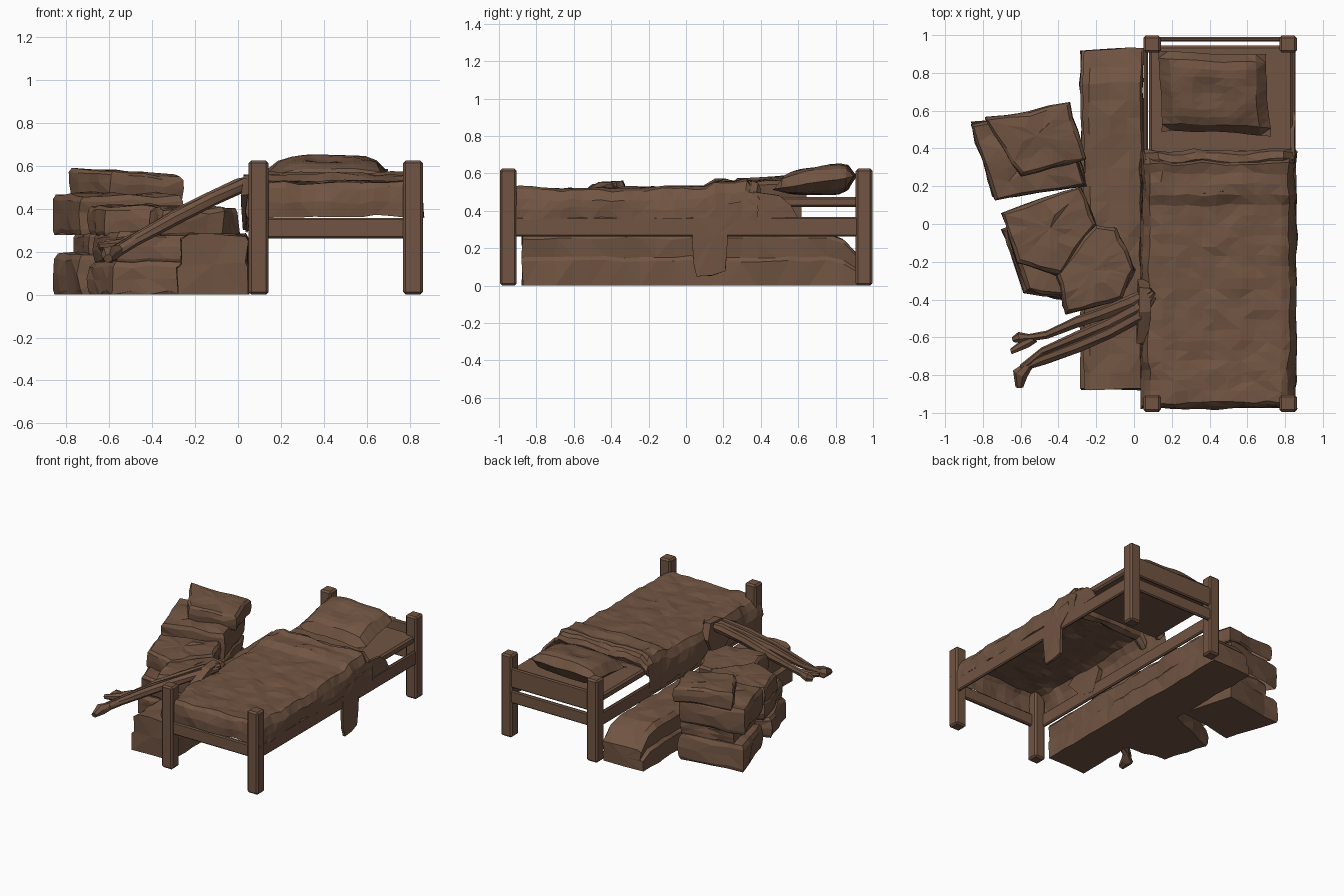
import bpy, bmesh, math, random
from mathutils import Vector, noise

if "Cube" in bpy.data.objects:
    bpy.data.objects.remove(bpy.data.objects["Cube"])

random.seed(4)
brown = bpy.data.materials.new("dusty brown")
brown.diffuse_color = (0.165, 0.09, 0.055, 1)
brown.use_nodes = True
brown.node_tree.nodes["Principled BSDF"].inputs["Base Color"].default_value = brown.diffuse_color


def finish(name, bm):
    bmesh.ops.recalc_face_normals(bm, faces=bm.faces)
    me = bpy.data.meshes.new(name)
    bm.to_mesh(me)
    bm.free()
    me.materials.append(brown)
    ob = bpy.data.objects.new(name, me)
    bpy.context.collection.objects.link(ob)
    return ob


def wobble(bm, amount, scale=9):
    for v in bm.verts:
        v.co += noise.noise_vector(v.co * scale) * amount


def loft(name, rings, amount, closed=True, caps=(True, True)):
    """Skin a list of equal-length point rings, then crumple it."""
    bm = bmesh.new()
    rows = [[bm.verts.new(p) for p in r] for r in rings]
    n = len(rows[0])
    for a, b in zip(rows, rows[1:]):
        for i in range(n if closed else n - 1):
            j = (i + 1) % n
            bm.faces.new((a[i], a[j], b[j], b[i]))
    for r, cap in ((rows[0], caps[0]), (rows[-1], caps[1])):
        if cap:
            bmesh.ops.poke(bm, faces=[bm.faces.new(r)])
    wobble(bm, amount)
    bmesh.ops.triangulate(bm, faces=bm.faces)
    return finish(name, bm)


def box(name, x0, x1, y0, y1, z0, z1, bevel=0.008):
    bm = bmesh.new()
    bmesh.ops.create_cube(bm, size=1)
    for v in bm.verts:
        v.co = ((x0 + x1) / 2 + v.co.x * (x1 - x0),
                (y0 + y1) / 2 + v.co.y * (y1 - y0),
                (z0 + z1) / 2 + v.co.z * (z1 - z0))
    bmesh.ops.bevel(bm, geom=bm.edges[:], offset=bevel, segments=1, affect='EDGES')
    return finish(name, bm)


def sack(name, corners, z0, z1, amount=0.02):
    """Soft-edged stuffed block on a polygon footprint."""
    pts = []
    for i, c in enumerate(corners):
        a, b = Vector(c), Vector(corners[(i + 1) % len(corners)])
        pts += [a.lerp(b, k / 4) for k in range(4)]
    mid = sum(pts, Vector((0, 0))) / len(pts)
    rings = []
    for t, inset in ((0, .012), (.12, .003), (.5, 0), (.85, .003), (1, .02), (1.03, .12)):
        ring = []
        for p in pts:
            q = p + (mid - p).normalized() * inset
            ring.append((q.x, q.y, z0 + (z1 - z0) * t))
        rings.append(ring)
    ob = loft(name, rings, amount, caps=(z0 < .01, True))
    for v in ob.data.vertices:
        if z0 < .01 and v.co.z < .014:             # flat on the ground
            v.co.z = 0
    return ob


# Bed frame: posts, side rails, end rails
for side, x0 in (("left", 0.05), ("right", 0.77)):
    for end, y0 in (("foot", -0.995), ("head", 0.907)):
        box(f"{end}_{side}_post", x0, x0 + 0.092, y0, y0 + 0.09, 0, 0.625, 0.012)
box("left_side_rail", 0.05, 0.075, -0.93, 0.95, 0.263, 0.367)
box("right_side_rail", 0.83, 0.855, -0.93, 0.95, 0.263, 0.367)
box("foot_rail", 0.1, 0.81, -0.975, -0.945, 0.263, 0.358)
box("head_rail", 0.1, 0.81, 0.965, 0.99, 0.263, 0.358)
box("head_board", 0.1, 0.81, 0.965, 0.99, 0.38, 0.53)
box("mattress", 0.08, 0.84, 0.33, 0.945, 0.42, 0.475, 0.012)

# Blanket: open shell draped over both sides and the foot
profile = [(.045, .30), (.04, .39), (.05, .47), (.08, .52)]
profile += [(.15 + .07 * i, .535) for i in range(10)]
profile += [(.82, .525), (.85, .47), (.858, .41), (.856, .355)]
rows = []
for y, top in [(-.972, .36), (-.975, .43), (-.965, .5)] + [(-.945 + .055 * i, 1) for i in range(24)]:
    lift = 0.012 * math.sin(y * 3) - 0.006
    if y > 0.12:                                   # folded ridges near the pillow
        lift += 0.022 * abs(math.sin((y - .12) * 24)) + .008
    rows.append([(x, y, min(z + lift * (z > .45), top)) for x, z in profile])
rows.append([(x, .385, min(z, .47)) for x, z in profile])
loft("blanket", rows, 0.02, closed=False, caps=(False, False))

# Folded cuff rolls across the blanket
for k, y in enumerate((0.18, 0.35)):
    ring = []
    for i in range(13):
        x = .06 + .79 * i / 12
        z = .515 if 0 < i < 12 else .45
        ring.append([(x, y + .045 * math.cos(a), z + .042 * math.sin(a))
                     for a in [math.tau * j / 7 for j in range(7)]])
    loft(f"blanket_fold_{k}", ring, 0.025)

# Sheet edge tucked under the pillow on the right
sheet = [(.36, .36), (.6, .365), (.56, .43), (.5, .48), (.36, .5)]
loft("tucked_sheet", [[(x, y, z) for y, z in sheet] for x in (.83, .852)], 0.008)

# Blanket flap hanging low on the right
flap = [(.04, .40), (.035, .25), (.04, .12), (.06, .05), (.14, .052), (.21, .075),
        (.22, .2), (.225, .28), (.3, .36), (.3, .45)]
loft("blanket_flap", [[(x, y, z) for y, z in flap] for x in (.838, .858)], 0.01)

# Pillow: full corners, crowned middle, raised toward the head
bm = bmesh.new()
n = 10
for sgn in (1, -1):
    grid = []
    for j in range(n + 1):
        for i in range(n + 1):
            u, v = 2 * i / n - 1, 2 * j / n - 1
            puff = ((1 - u ** 4) * (1 - v ** 4)) ** .6
            x = .424 + u * (.29 - .01 * (1 - v * v)) - .01 * v
            y = .693 + v * (.217 - .01 * (1 - u * u)) - .01 * u
            z = .55 + .035 * v
            z = z + .088 * puff if sgn > 0 else z + (.485 - z) * puff
            z -= .02 * math.exp(-9 * (u * u + v * v)) * (sgn > 0)
            grid.append(bm.verts.new((x, y, z)))
    for j in range(n):
        for i in range(n):
            a = j * (n + 1) + i
            bm.faces.new((grid[a], grid[a + 1], grid[a + n + 2], grid[a + n + 1]))
bmesh.ops.remove_doubles(bm, verts=bm.verts, dist=.0005)
wobble(bm, .01)
bmesh.ops.triangulate(bm, faces=bm.faces)
finish("pillow", bm)

# Long two-layer pile beside the bed, rounded down at the head end
outline = [(-.28, 0), (-.285, .125), (-.26, .145), (-.268, .26), (-.235, .282), (-.13, .285),
           (-.03, .283), (.035, .278), (.047, .255), (.038, .15), (.048, .13), (.045, 0), (-.12, 0)]
rows = []
for k in range(21):
    y = -.875 + k * .09
    s = 1 if y < .8 else (.88 if y < .87 else .55)
    rows.append([(x, y + (.04 * (x + .1) if k > 17 else 0), z * s) for x, z in outline])
pile = loft("low_pile", rows, .016)
for v in pile.data.vertices:
    v.co.z = 0 if v.co.z < .03 else v.co.z

# Tall stack of sacks
tall = [
    ([(-.865, .53), (-.37, .62), (-.25, .21), (-.74, .14)], 0, .19),
    ([(-.77, .52), (-.37, .60), (-.25, .21), (-.70, .16)], .18, .29),
    ([(-.865, .53), (-.38, .62), (-.25, .20), (-.74, .13)], .285, .465),
    ([(-.79, .56), (-.34, .64), (-.26, .35), (-.60, .25)], .46, .577)]
for k, s in enumerate(tall):
    ob = sack(f"tall_stack_{k}", *s)
for v in ob.data.vertices:                         # top sack leans down to the right
    v.co.z -= (v.co.x + .65) * .06

# Shorter stack of sacks
short = [
    ([(-.70, -.03), (-.27, .16), (-.2, -.1), (-.25, -.42), (-.58, -.37)], 0, .15),
    ([(-.68, .02), (-.28, .16), (-.2, -.1), (-.25, -.40), (-.57, -.35)], .145, .29),
    ([(-.70, .06), (-.28, .20), (-.2, -.0), (-.39, -.28), (-.62, -.2)], .28, .412),
    ([(-.42, -.28), (-.2, .0), (-.10, -.02), (.01, -.24), (-.07, -.40), (-.36, -.48)], .27, .402)]
for k, s in enumerate(short):
    sack(f"short_stack_{k}", *s)


def strand(name, path, sides=7):
    """Tapered limb along (x, y, z, radius) points."""
    pts = [Vector(p[:3]) for p in path]
    rings = []
    for i, p in enumerate(pts):
        d = (pts[min(i + 1, len(pts) - 1)] - pts[max(i - 1, 0)]).normalized()
        s = d.cross(Vector((0, 0, 1))).normalized()
        u = s.cross(d)
        r = path[i][3]
        rings.append([p + (s * math.cos(a) + u * math.sin(a)) * r
                      for a in [math.tau * k / sides for k in range(sides)]])
    return loft(name, rings, .014)


# Twisted strands reaching down from the bed to knobbed ends
strand("front_strand", [(.10, -.38, .53, .02), (.03, -.48, .51, .034), (-.12, -.57, .44, .034),
                        (-.3, -.65, .35, .032), (-.48, -.725, .25, .028), (-.55, -.75, .21, .026),
                        (-.60, -.79, .19, .044), (-.60, -.86, .17, .022)])
strand("middle_strand", [(.10, -.36, .55, .02), (.02, -.44, .51, .032), (-.13, -.525, .44, .03),
                         (-.3, -.6, .36, .028), (-.48, -.68, .26, .024), (-.59, -.76, .2, .02)])
strand("back_strand", [(.09, -.35, .55, .02), (.0, -.41, .51, .034), (-.15, -.47, .44, .034),
                       (-.3, -.52, .36, .032), (-.46, -.585, .27, .024), (-.55, -.60, .235, .024),
                       (-.60, -.60, .23, .036), (-.64, -.61, .22, .016)])
strand("back_strand_tip", [(-.53, -.61, .24, .02), (-.58, -.64, .23, .028), (-.65, -.675, .22, .016)])
# Cloth bunched where the strands leave the bed
loft("bunched_cloth", [[(x, y, z) for y, z in ((-.62, .46), (-.5, .33), (-.36, .3), (-.3, .45),
                                              (-.34, .56), (-.46, .55))] for x in (.02, .05, .08)], .02)
